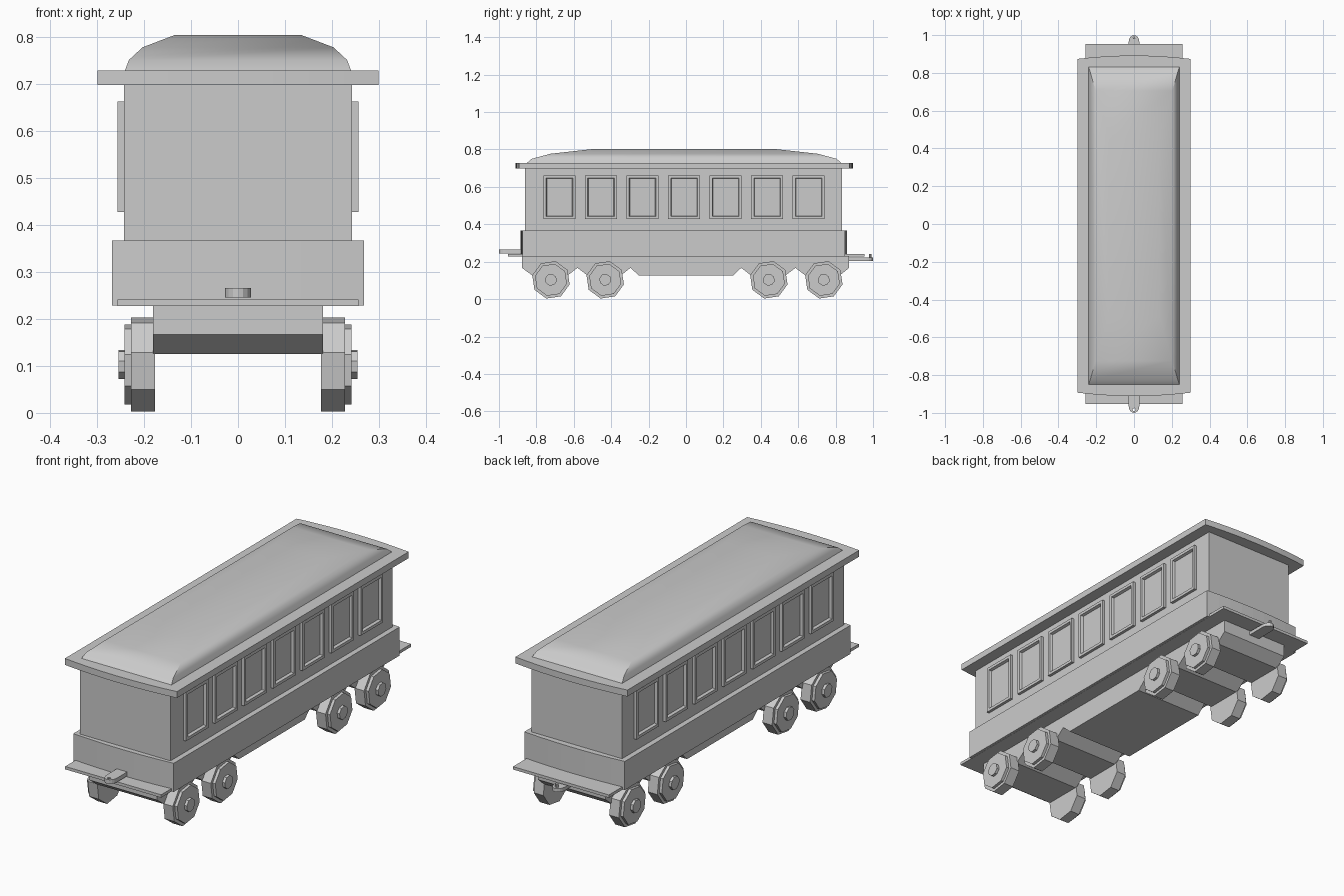
import bpy, bmesh, math
from mathutils import Vector

if "Cube" in bpy.data.objects:
    bpy.data.objects.remove(bpy.data.objects["Cube"])


def add_mesh(name, bm):
    bmesh.ops.recalc_face_normals(bm, faces=bm.faces)
    me = bpy.data.meshes.new(name)
    bm.to_mesh(me)
    bm.free()
    ob = bpy.data.objects.new(name, me)
    bpy.context.collection.objects.link(ob)
    return ob


def prism(name, pts, lo, hi, axis):
    """Extrude a profile along x (pts are y, z) or z (pts are x, y)."""
    bm = bmesh.new()
    put = (lambda a, b: (lo, a, b)) if axis == 'x' else (lambda a, b: (a, b, lo))
    face = bm.faces.new([bm.verts.new(put(*p)) for p in pts])
    d = Vector((hi - lo, 0, 0)) if axis == 'x' else Vector((0, 0, hi - lo))
    res = bmesh.ops.extrude_face_region(bm, geom=[face])
    bmesh.ops.translate(bm, vec=d, verts=[v for v in res['geom'] if isinstance(v, bmesh.types.BMVert)])
    return add_mesh(name, bm)


def rect(w, y0, y1):
    return [(-w, y0), (w, y0), (w, y1), (-w, y1)]


def bowed(w, y0, y1, bulge, n=8):
    """Rectangle outline whose two ends bow outwards."""
    xs = [w * (2 * i / n - 1) for i in range(n + 1)]
    bow = [bulge * (1 - (x / w) ** 2) for x in xs]
    front = [(x, y0 - b) for x, b in zip(xs, bow)]
    back = [(x, y1 + b) for x, b in zip(xs, bow)]
    return front + back[::-1]


def ngon(cy, cz, r, n=8, start=31):
    return [(cy + r * math.cos(math.radians(start + 360 * i / n)),
             cz + r * math.sin(math.radians(start + 360 * i / n))) for i in range(n)]


# Carriage body, skirt, end platforms and roof slab
prism('body', rect(0.242, -0.86, 0.833), 0.36, 0.70, 'z')
prism('skirt', bowed(0.268, -0.873, 0.85, 0.012), 0.228, 0.366, 'z')
prism('platform', rect(0.256, -0.952, 0.954), 0.227, 0.241, 'z')
prism('roof_slab', bowed(0.299, -0.893, 0.874, 0.018), 0.697, 0.728, 'z')

# Domed roof: stacked rectangles shrinking upwards
bm = bmesh.new()
levels = [(0.241, -0.853, 0.833, 0.726), (0.232, -0.825, 0.805, 0.750),
          (0.203, -0.725, 0.705, 0.777), (0.135, -0.49, 0.47, 0.803)]
rings = [[bm.verts.new((x, y, z)) for x, y in rect(w, y0, y1)] for w, y0, y1, z in levels]
for a, b in zip(rings, rings[1:]):
    for i in range(4):
        j = (i + 1) % 4
        bm.faces.new((a[i], a[j], b[j], b[i]))
bm.faces.new(rings[0][::-1])
bm.faces.new(rings[-1])
roof = add_mesh('roof_dome', bm)
bpy.context.view_layer.objects.active = roof
roof.select_set(True)
bpy.ops.object.shade_smooth_by_angle(angle=math.radians(35))

# Window frames, seven on each side
for side in (-1, 1):
    for k in range(7):
        cy, cz = -0.676 + 0.222 * k, 0.5445
        bm = bmesh.new()
        loops = []
        for x, inset in ((0.238, 0), (0.256, 0), (0.256, 0.014), (0.243, 0.018)):
            hy, hz = 0.0855 - inset, 0.1175 - inset
            loops.append([bm.verts.new((side * x, cy + sy * hy, cz + sz * hz))
                          for sy, sz in ((-1, -1), (1, -1), (1, 1), (-1, 1))])
        for a, b in zip(loops, loops[1:]):
            for i in range(4):
                j = (i + 1) % 4
                bm.faces.new((a[i], a[j], b[j], b[i]))
        bm.faces.new(loops[0][::-1])
        bm.faces.new(loops[-1])
        add_mesh('window', bm)

# Underframe with notches between the wheels
prism('underframe', [
    (-0.877, 0.229), (-0.877, 0.167), (-0.82, 0.125), (-0.635, 0.125), (-0.58, 0.167),
    (-0.525, 0.125), (-0.35, 0.125), (-0.297, 0.167), (-0.25, 0.125), (0.25, 0.125),
    (0.295, 0.167), (0.35, 0.125), (0.53, 0.125), (0.585, 0.167), (0.64, 0.125),
    (0.82, 0.125), (0.872, 0.167), (0.872, 0.229)], -0.181, 0.181, 'x')

# Octagonal wheels: tread, face disc and hub
for side in (-1, 1):
    for y in (-0.722, -0.432, 0.443, 0.737):
        for name, r, x0, x1 in (('wheel', 0.103, 0.176, 0.227),
                                ('wheel_face', 0.088, 0.22, 0.241),
                                ('hub', 0.032, 0.235, 0.254)):
            prism(name, ngon(y, 0.103, r), side * x0, side * x1, 'x')


# Couplers: tongue with rounded tip, hole in front, pin at the back
def tongue(s):
    arc = [(0.028 * math.cos(math.pi * i / 8), s * (0.964 + 0.036 * math.sin(math.pi * i / 8)))
           for i in range(9)]
    return arc + [(-0.028, s * 0.86), (0.028, s * 0.86)]


front_coupler = prism('front_coupler', tongue(-1), 0.245, 0.265, 'z')
prism('rear_coupler', tongue(1), 0.205, 0.222, 'z')
prism('coupler_pin', ngon(0, 0.985, 0.007), 0.21, 0.241, 'z')
cutter = prism('hole_cutter', ngon(0, -0.983, 0.008), 0.2, 0.3, 'z')
cutter.hide_render = True
cutter.hide_set(True)
hole = front_coupler.modifiers.new('hole', 'BOOLEAN')
hole.operation = 'DIFFERENCE'
hole.object = cutter
